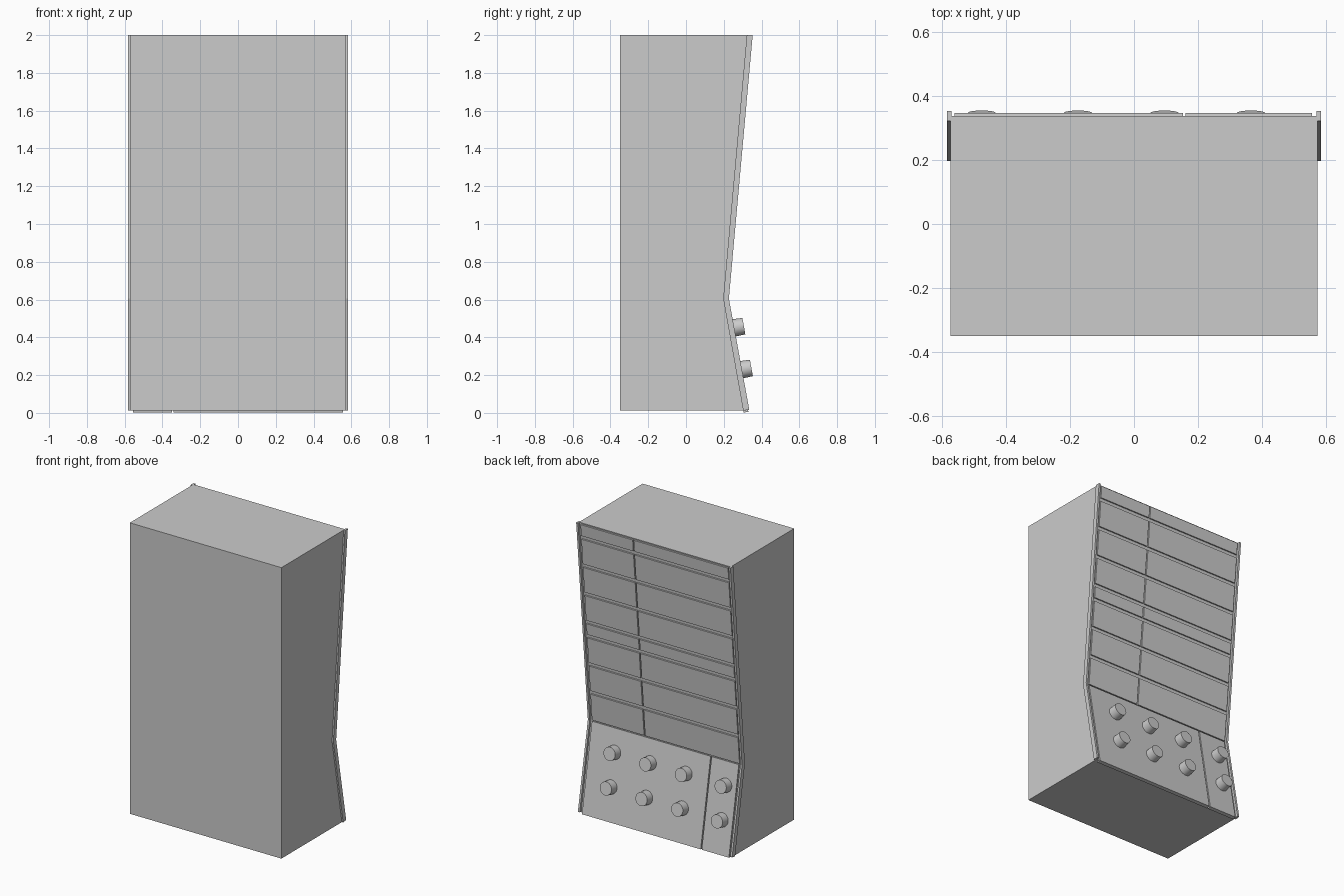
import bpy, bmesh, math
from mathutils import Vector, Matrix

if "Cube" in bpy.data.objects:
    bpy.data.objects.remove(bpy.data.objects["Cube"])

grey = bpy.data.materials.new("light grey")
grey.diffuse_color = (0.6, 0.6, 0.6, 1)
grey.use_nodes = True
grey.node_tree.nodes["Principled BSDF"].inputs["Base Color"].default_value = grey.diffuse_color


def finish(name, bm):
    bmesh.ops.recalc_face_normals(bm, faces=bm.faces)
    me = bpy.data.meshes.new(name)
    bm.to_mesh(me)
    bm.free()
    me.materials.append(grey)
    ob = bpy.data.objects.new(name, me)
    bpy.context.collection.objects.link(ob)
    return ob


def prism(name, profile, x0, x1):
    """Extrude a (y, z) profile along x."""
    bm = bmesh.new()
    face = bm.faces.new([bm.verts.new((x0, y, z)) for y, z in profile])
    ext = bmesh.ops.extrude_face_region(bm, geom=[face])
    moved = [v for v in ext["geom"] if isinstance(v, bmesh.types.BMVert)]
    bmesh.ops.translate(bm, verts=moved, vec=(x1 - x0, 0, 0))
    return finish(name, bm)


# Back face corners of the cabinet (y, z)
TOP, KNEE, FOOT = Vector((0.337, 2.0)), Vector((0.212, 0.605)), Vector((0.319, 0.012))


def slab(name, a, b, s0, s1, x0, x1, depth=0.01):
    """Plate lying on slope a-b, from distance s0 to s1 below a."""
    d = (b - a).normalized()
    n = Vector((-d.y, d.x))
    pts = [a + d * s0 - n * 0.015, a + d * s1 - n * 0.015,
           a + d * s1 + n * depth, a + d * s0 + n * depth]
    return prism(name, [tuple(p) for p in pts], x0, x1)


# Cabinet body with a bent back
prism("cabinet_body", [(-0.35, 0.012), tuple(FOOT), tuple(KNEE), tuple(TOP), (-0.35, 2)],
      -0.573, 0.573)

# Edge trims following the bend
trim = [(0.322, 2), (0.197, 0.605), (0.303, 0.012),
        (0.335, 0.017), (0.227, 0.605), (0.353, 2)]
for side, s in (("left", -1), ("right", 1)):
    prism(side + "_edge_trim", trim, s * 0.569, s * 0.583)

# Upper rows of plates: narrow, three tall, narrow, three tall
length = (KNEE - TOP).length
unit = length / 14
start = 0
for row, height in enumerate((1, 2, 2, 2, 1, 2, 2, 2)):
    end = start + height
    for col, (x0, x1) in enumerate(((-0.56, 0.153), (0.161, 0.555))):
        slab(f"upper_plate_{row}_{col}", TOP, KNEE, start * unit + (0.012 if row else 0.008),
             end * unit - (0.012 if row < 7 else 0.004), x0, x1)
    start = end

# Lower control plates
for name, x0, x1 in (("narrow", -0.555, -0.35), ("wide", -0.342, 0.555)):
    slab(name + "_control_plate", KNEE, FOOT, 0.006, (FOOT - KNEE).length + 0.008, x0, x1)

# Control knobs
down = (FOOT - KNEE).normalized()
out = Vector((0, -down.y, down.x))
turn = Vector((0, 0, 1)).rotation_difference(out).to_matrix().to_4x4()
for row, dist in enumerate((0.16, 0.385)):
    for col, x in enumerate((-0.475, -0.175, 0.095, 0.365)):
        p = KNEE + down * dist
        centre = Vector((x, p.x, p.y)) + out * 0.034
        bm = bmesh.new()
        bmesh.ops.create_cone(bm, cap_ends=True, segments=32, radius1=0.047, radius2=0.044,
                              depth=0.066, matrix=Matrix.Translation(centre) @ turn)
        knob = finish(f"knob_{row}_{col}", bm)
        bpy.context.view_layer.objects.active = knob
        knob.select_set(True)
        bpy.ops.object.shade_smooth_by_angle(angle=math.radians(40))
        knob.select_set(False)
